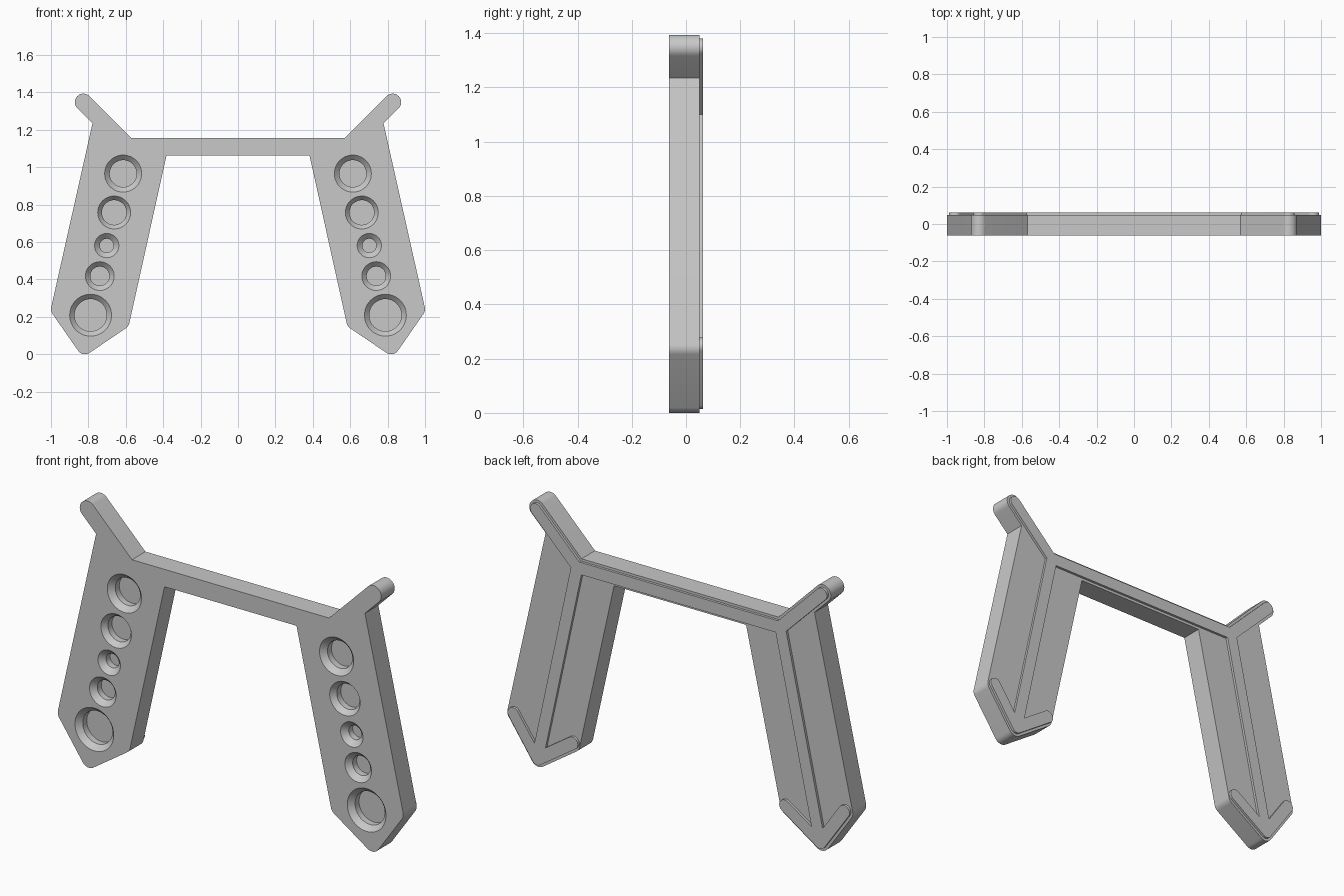
import bpy, bmesh, math
from mathutils import Vector

cube = bpy.data.objects.get("Cube")
if cube:
    bpy.data.objects.remove(cube, do_unlink=True)

FRONT, BACK, RIB_BACK = -0.062, 0.049, 0.062

grey = bpy.data.materials.new("plain_grey")
grey.use_nodes = True
grey.diffuse_color = (0.58, 0.58, 0.58, 1)
bsdf = grey.node_tree.nodes["Principled BSDF"]
bsdf.inputs["Base Color"].default_value = (0.58, 0.58, 0.58, 1)
bsdf.inputs["Roughness"].default_value = 0.6


def add_object(name, bm):
    bmesh.ops.recalc_face_normals(bm, faces=bm.faces)
    mesh = bpy.data.meshes.new(name)
    bm.to_mesh(mesh)
    bm.free()
    mesh.materials.append(grey)
    ob = bpy.data.objects.new(name, mesh)
    bpy.context.collection.objects.link(ob)
    return ob


def smooth(ob):
    bpy.ops.object.select_all(action='DESELECT')
    ob.select_set(True)
    bpy.context.view_layer.objects.active = ob
    bpy.ops.object.shade_smooth_by_angle(angle=math.radians(30))


def round_corners(corners, steps=10):
    """Replace each (point, radius) corner of a closed outline by an arc."""
    out = []
    for i, (p, r) in enumerate(corners):
        if r == 0:
            out.append(p)
            continue
        a = (corners[i - 1][0] - p).normalized()
        b = (corners[(i + 1) % len(corners)][0] - p).normalized()
        half = a.angle(b) / 2
        centre = p + (a + b).normalized() * (r / math.sin(half))
        v0 = p + a * (r / math.tan(half)) - centre
        v1 = p + b * (r / math.tan(half)) - centre
        sweep = v0.angle(v1)
        for k in range(steps + 1):
            t = k / steps
            out.append(centre + (v0 * math.sin((1 - t) * sweep) + v1 * math.sin(t * sweep)) / math.sin(sweep))
    return out


def plate(name, outline, y0, y1):
    """Extrude an xz outline from y0 to y1."""
    bm = bmesh.new()
    face = bm.faces.new([bm.verts.new((p.x, y0, p.y)) for p in outline])
    ext = bmesh.ops.extrude_face_region(bm, geom=[face])
    verts = [g for g in ext["geom"] if isinstance(g, bmesh.types.BMVert)]
    bmesh.ops.translate(bm, verts=verts, vec=(0, y1 - y0, 0))
    return add_object(name, bm)


def flip(p):
    return Vector((-p.x, p.y))


# Frame body: half outline, mirrored into one closed loop
R = 0.045
HORN_R = 0.0445  # just under half the horn width, so the two arcs stay apart
half = [(0.57, 1.155, 0), (0.827, 1.412, HORN_R), (0.891, 1.348, HORN_R), (0.778, 1.235, 0),
        (1.003, 0.232, R), (0.83, -0.017, R), (0.585, 0.149, R), (0.382, 1.064, 0)]
right = [(Vector((x, z)), r) for x, z, r in half]
loop = right + [(flip(p), r) for p, r in reversed(right)]
body = plate("frame_body", round_corners(loop), FRONT, BACK)


# Stepped holes: x, z, rim radius, floor radius
HOLES = [(0.614, 0.966, 0.099, 0.072), (0.662, 0.758, 0.088, 0.066), (0.702, 0.581, 0.065, 0.037),
         (0.739, 0.418, 0.077, 0.051), (0.788, 0.209, 0.112, 0.086)]
SEG = 48
bm = bmesh.new()
for side in (1, -1):
    for x, z, rim, floor in HOLES:
        profile = [(rim, FRONT - 0.02), (rim, FRONT), (floor, FRONT + 0.027), (floor, FRONT + 0.06)]
        rings = [[bm.verts.new((side * x + r * math.cos(2 * math.pi * k / SEG), y,
                                z + r * math.sin(2 * math.pi * k / SEG))) for k in range(SEG)]
                 for r, y in profile]
        for a, b in zip(rings, rings[1:]):
            for k in range(SEG):
                n = (k + 1) % SEG
                bm.faces.new((a[k], a[n], b[n], b[k]))
        bm.faces.new(rings[0])
        bm.faces.new(rings[-1])
cutter = add_object("hole_cutter", bm)
cutter.hide_render = True
mod = body.modifiers.new("holes", 'BOOLEAN')
mod.operation = 'DIFFERENCE'
mod.solver = 'EXACT'
mod.object = cutter
bpy.context.view_layer.objects.active = body
bpy.ops.object.modifier_apply(modifier=mod.name)
bpy.data.objects.remove(cutter, do_unlink=True)
smooth(body)


# Raised back rib: walk round the centre lines and offset them
def stroke_outline(walk, r, rounded):
    corners = []
    for i, p in enumerate(walk):
        d1 = (p - walk[i - 1]).normalized()
        d2 = (walk[(i + 1) % len(walk)] - p).normalized()
        n1, n2 = Vector((-d1.y, d1.x)), Vector((-d2.y, d2.x))
        if d1.dot(d2) < -0.999:                      # free end: two rounded corners
            corners += [(p + (n1 + d1) * r, r * 0.99), (p + (d1 - n1) * r, r * 0.99)]
        else:
            corners.append((p + (n1 + n2) * (r / (1 + n1.dot(n2))), r if i in rounded else 0))
    return corners


joint, horn = Vector((0.588, 1.11)), Vector((0.827, 1.348))
tip = Vector((0.818, 0.046))
outer_barb = tip + Vector((0.571, 0.821)) * 0.244
inner_barb = tip + Vector((-0.829, 0.561)) * 0.245
path = [joint, horn, joint, tip, outer_barb, tip, inner_barb, tip, joint]
walk = path + [flip(p) for p in reversed(path)]
rib = plate("back_rib", round_corners(stroke_outline(walk, 0.032, {5, 12})), BACK, RIB_BACK)
smooth(rib)
